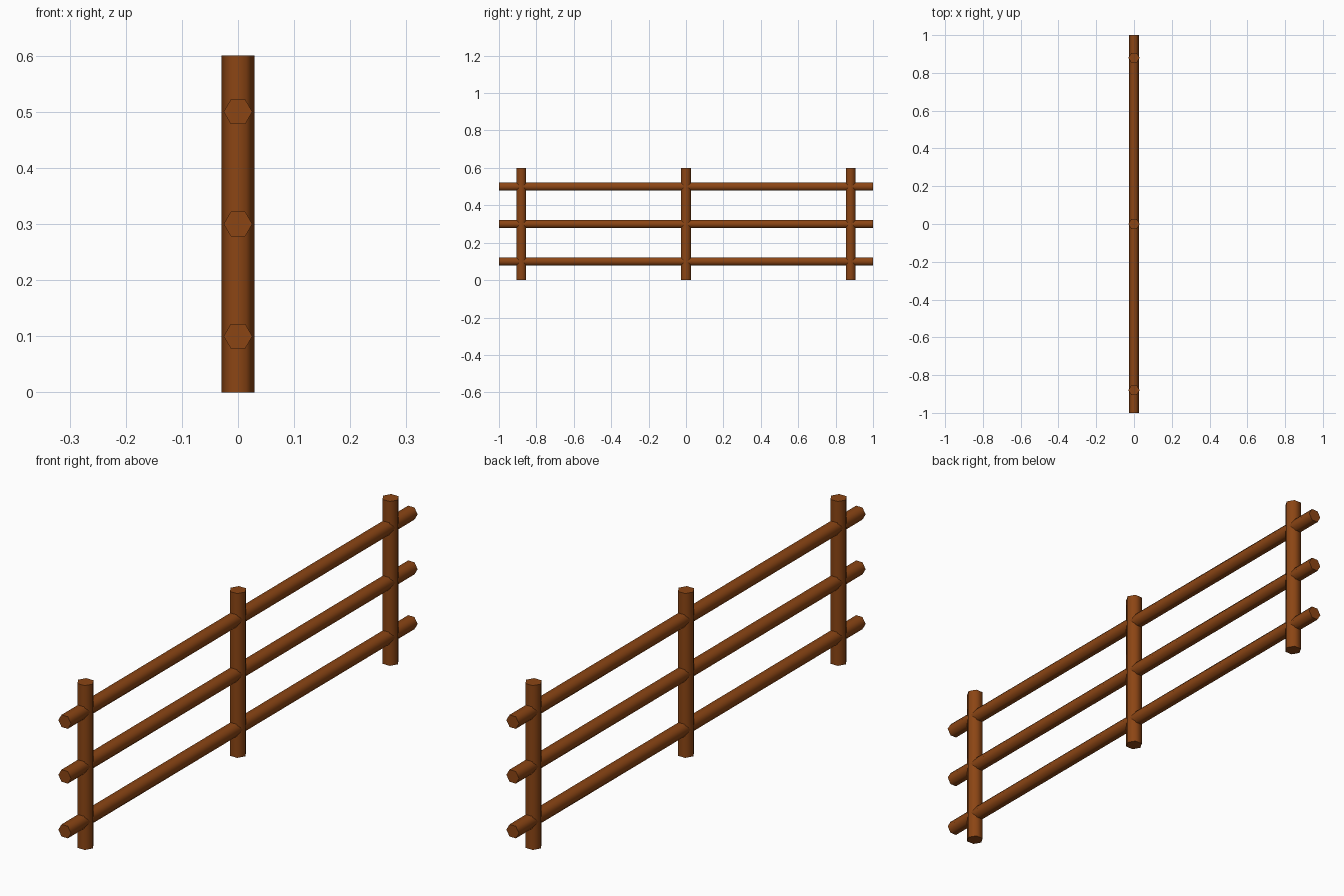
import bpy
from math import radians, pi

if "Cube" in bpy.data.objects:
    bpy.data.objects.remove(bpy.data.objects["Cube"])

wood = bpy.data.materials.new("brown_wood")
wood.diffuse_color = (0.26, 0.06, 0.007, 1)
wood.use_nodes = True
wood.node_tree.nodes["Principled BSDF"].inputs["Base Color"].default_value = wood.diffuse_color


def log(name, radius, length, location, rotation=(0, 0, 0)):
    """Six-sided log with rounded shading and crisp ends, corners facing +/-x."""
    bpy.ops.mesh.primitive_cylinder_add(vertices=6, radius=radius, depth=length)
    ob = bpy.context.object
    ob.name = name
    # turn the cross-section so that its corners lie on the x axis
    for v in ob.data.vertices:
        v.co.x, v.co.y = v.co.y, -v.co.x
    ob.location = location
    ob.rotation_euler = rotation
    ob.data.materials.append(wood)
    bpy.ops.object.shade_smooth_by_angle(angle=radians(65))
    return ob


# Upright posts
for i, y in enumerate((-0.88, 0, 0.88)):
    log(f"post_{i + 1}", 0.0295, 0.6, (0, y, 0.3))

# Horizontal rails running through the posts
for i, z in enumerate((0.1, 0.3, 0.5)):
    log(f"rail_{i + 1}", 0.0255, 2.0, (0, 0, z), (pi / 2, 0, 0))
